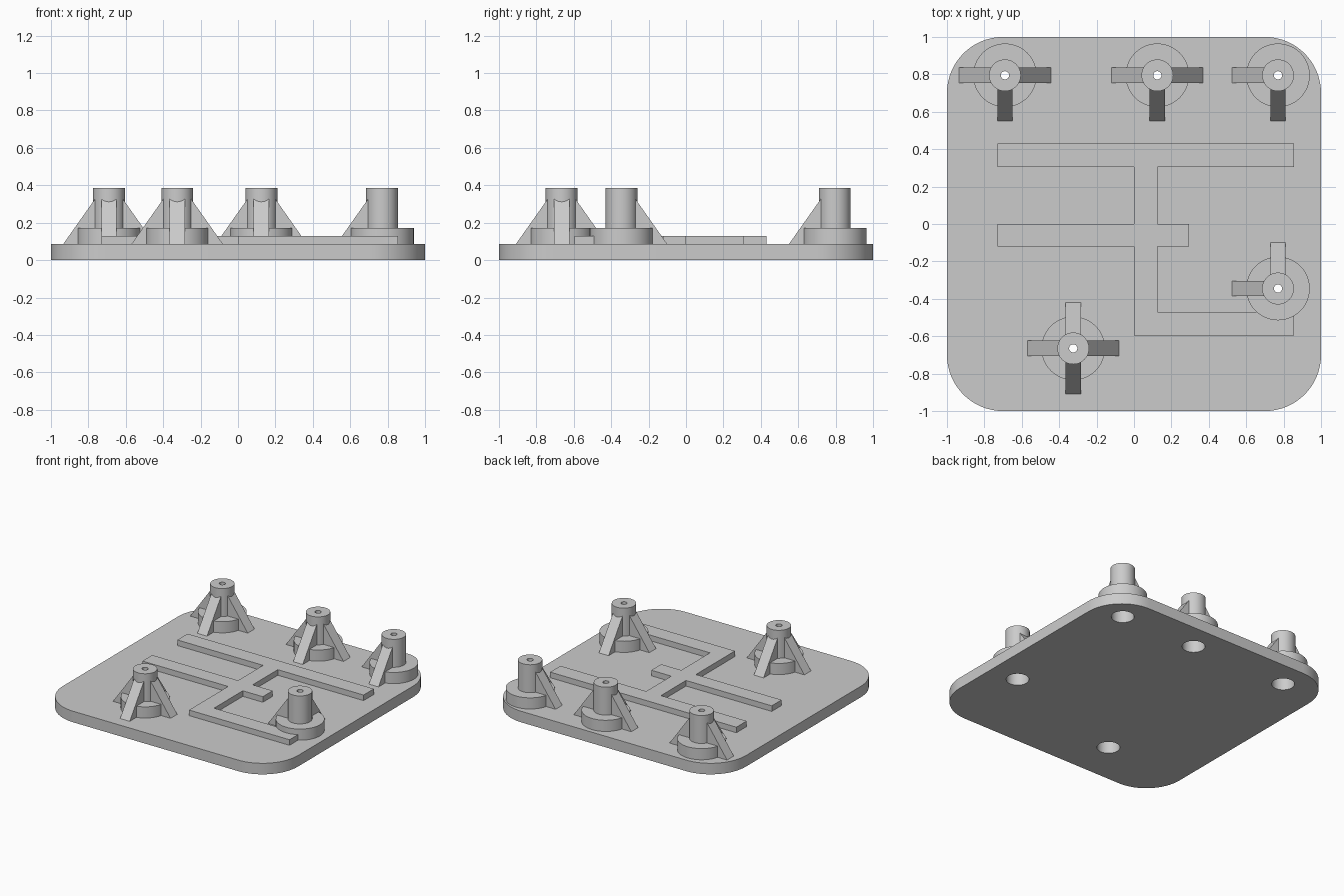
import bpy, bmesh
from math import cos, sin, pi

cube = bpy.data.objects.get("Cube")
if cube:
    bpy.data.objects.remove(cube, do_unlink=True)

PLATE_TOP, TRACE_TOP, RING_TOP, POST_TOP = 0.085, 0.128, 0.171, 0.386
BORE, SCREW, POST_R, RING_R = 0.08, 0.022, 0.085, 0.17

grey = bpy.data.materials.new("plain_grey")
grey.use_nodes = True
colour = (0.6, 0.6, 0.6, 1)
grey.diffuse_color = colour
grey.node_tree.nodes["Principled BSDF"].inputs["Base Color"].default_value = colour


def arc(cx, cy, r, start, sweep, steps):
    return [(cx + r * cos(start + sweep * i / steps),
             cy + r * sin(start + sweep * i / steps)) for i in range(steps + 1)]


def finish(obj):
    bpy.ops.object.select_all(action='DESELECT')
    obj.select_set(True)
    bpy.context.view_layer.objects.active = obj
    if obj.type == 'CURVE':
        bpy.ops.object.convert(target='MESH')
        obj = bpy.context.object
    obj.data.materials.clear()
    obj.data.materials.append(grey)
    bpy.ops.object.shade_smooth_by_angle(angle=pi / 6)


def slab(name, loops, z0, z1):
    """Extrude flat outlines; inner loops become holes."""
    curve = bpy.data.curves.new(name, 'CURVE')
    curve.dimensions = '2D'
    curve.fill_mode = 'BOTH'
    curve.extrude = (z1 - z0) / 2
    for loop in loops:
        spline = curve.splines.new('POLY')
        spline.points.add(len(loop) - 1)
        for point, (x, y) in zip(spline.points, loop):
            point.co = (x, y, 0, 1)
        spline.use_cyclic_u = True
    obj = bpy.data.objects.new(name, curve)
    obj.location.z = (z0 + z1) / 2
    bpy.context.collection.objects.link(obj)
    finish(obj)


def mesh_object(name, bm, x, y, turn=0):
    bmesh.ops.recalc_face_normals(bm, faces=bm.faces)
    mesh = bpy.data.meshes.new(name)
    bm.to_mesh(mesh)
    bm.free()
    obj = bpy.data.objects.new(name, mesh)
    obj.location = (x, y, 0)
    obj.rotation_euler.z = turn
    bpy.context.collection.objects.link(obj)
    finish(obj)


def post(name, x, y, steps=48):
    """Hollow stepped post, turned from a closed profile."""
    profile = [(BORE, PLATE_TOP), (RING_R, PLATE_TOP), (RING_R, RING_TOP),
               (POST_R, RING_TOP), (POST_R, POST_TOP), (SCREW, POST_TOP),
               (SCREW, 0.125), (BORE, 0.125)]
    bm = bmesh.new()
    rings = [[bm.verts.new((r * cos(2 * pi * i / steps), r * sin(2 * pi * i / steps), z))
              for r, z in profile] for i in range(steps)]
    n = len(profile)
    for i in range(steps):
        a, b = rings[i], rings[(i + 1) % steps]
        for j in range(n):
            k = (j + 1) % n
            bm.faces.new((a[j], b[j], b[k], a[k]))
    mesh_object(name, bm, x, y)


def gusset(name, x, y, turn):
    """Sloped rib leaning on the post."""
    profile = [(0.1, PLATE_TOP), (0.245, PLATE_TOP), (0.06, 0.347), (0.06, 0.17)]
    bm = bmesh.new()
    face = bm.faces.new([bm.verts.new((r, -0.041, z)) for r, z in profile])
    out = bmesh.ops.extrude_face_region(bm, geom=[face])
    moved = [v for v in out["geom"] if isinstance(v, bmesh.types.BMVert)]
    bmesh.ops.translate(bm, verts=moved, vec=(0, 0.082, 0))
    mesh_object(name, bm, x, y, turn)


# Post name, position, and the sides that carry ribs
DIRECTIONS = {"left": 0, "back": pi / 2, "right": pi, "front": -pi / 2}
POSTS = [
    ("back_right", -0.69, 0.795, ("left", "right", "front")),
    ("back_middle", 0.125, 0.795, ("left", "right", "front")),
    ("back_left", 0.77, 0.795, ("right", "front")),
    ("side_left", 0.77, -0.345, ("right", "back")),
    ("front_right", -0.325, -0.665, ("left", "right", "front", "back")),
]

# Rounded base plate with a bore under each post
R = 0.3
C = 1 - R
outline = []
for i, (sx, sy) in enumerate([(1, 1), (-1, 1), (-1, -1), (1, -1)]):
    outline += arc(sx * C, sy * C, R, i * pi / 2, pi / 2, 16)
holes = [arc(x, y, BORE, 0, 2 * pi, 48)[:-1] for _, x, y, _ in POSTS]
slab("base_plate", [outline] + holes, 0, PLATE_TOP)

# Raised rib pattern in one piece
ribs = [(-0.73, 0.43), (0.855, 0.43), (0.855, 0.305), (0.125, 0.305),
        (0.125, 0), (0.295, 0), (0.295, -0.12), (0.125, -0.12),
        (0.125, -0.47), (0.855, -0.47), (0.855, -0.595), (0, -0.595),
        (0, -0.12), (-0.73, -0.12), (-0.73, 0), (0, 0), (0, 0.305), (-0.73, 0.305)]
slab("raised_ribs", [ribs], PLATE_TOP, TRACE_TOP)

# Posts and their gussets
for name, x, y, sides in POSTS:
    post(name + "_post", x, y)
    for side in sides:
        gusset(name + "_gusset_" + side, x, y, DIRECTIONS[side])
